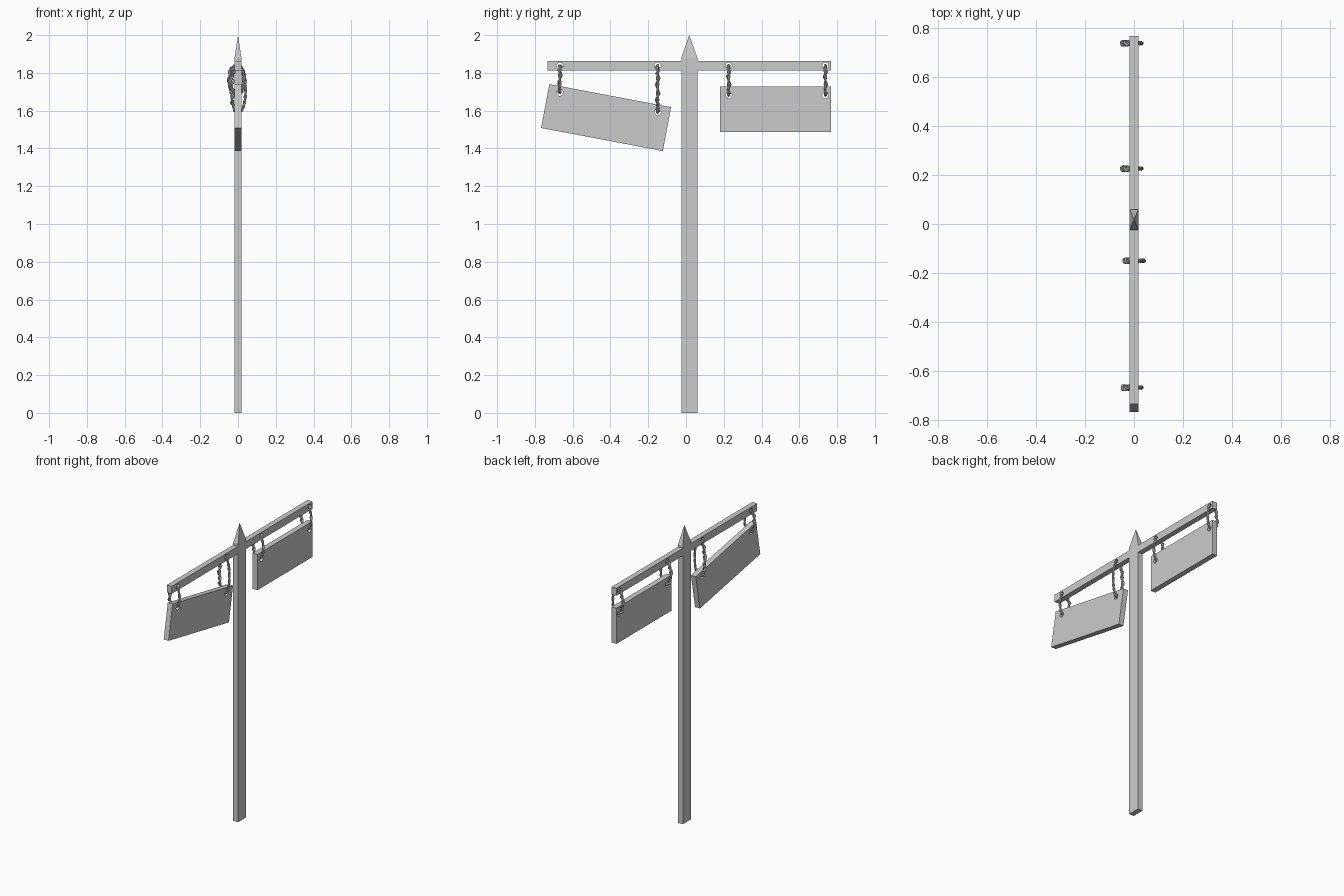
import bpy, bmesh
from math import sin, cos, pi, radians, copysign
from mathutils import Vector, Matrix

if "Cube" in bpy.data.objects:
    bpy.data.objects.remove(bpy.data.objects["Cube"], do_unlink=True)

grey = bpy.data.materials.new("plain_grey")
grey.use_nodes = True
GREY = (0.6, 0.6, 0.6, 1)
grey.diffuse_color = GREY
grey.node_tree.nodes["Principled BSDF"].inputs["Base Color"].default_value = GREY

HALF = 0.018        # half thickness of the timber
POST_Y = 0.0175     # post centre
HOLE = 0.017        # rope hole radius
HOLE_Z = 1.838      # height of the holes in the beam


def add_spline(curve, points, closed=True):
    spline = curve.splines.new("POLY")
    spline.points.add(len(points) - 1)
    for p, co in zip(spline.points, points):
        p.co = (*co, 1)
    spline.use_cyclic_u = closed
    spline.use_smooth = False


def finish_curve(name, curve):
    """Turn a curve into a flat shaded mesh object."""
    obj = bpy.data.objects.new(name, curve)
    bpy.context.collection.objects.link(obj)
    bpy.ops.object.select_all(action="DESELECT")
    obj.select_set(True)
    bpy.context.view_layer.objects.active = obj
    curve.materials.append(grey)
    bpy.ops.object.convert(target="MESH")
    obj = bpy.context.view_layer.objects.active
    bpy.ops.object.shade_flat()
    return obj


def board(name, centre, size, holes, tilt=0):
    """Flat board in the YZ plane with round holes through it."""
    curve = bpy.data.curves.new(name, "CURVE")
    curve.dimensions = "2D"
    curve.fill_mode = "BOTH"
    curve.extrude = HALF
    turn = Matrix.Rotation(radians(tilt), 2)
    c = Vector(centre)
    corners = [(-1, -1), (1, -1), (1, 1), (-1, 1)]
    outline = [c + turn @ Vector((u * size[0] / 2, v * size[1] / 2)) for u, v in corners]
    add_spline(curve, [(p.x, p.y, 0) for p in outline])
    for y, z in holes:
        ring = [2 * pi * i / 16 for i in range(16)]
        add_spline(curve, [(y + HOLE * cos(a), z + HOLE * sin(a), 0) for a in ring])
    obj = finish_curve(name, curve)
    obj.rotation_euler = (pi / 2, 0, pi / 2)
    return obj


def rope(name, y, low_z, shift):
    """Twisted two-strand loop through a beam hole and a sign hole."""
    half_h = (HOLE_Z - low_z) / 2
    mid = (HOLE_Z + low_z) / 2
    twists = round(half_h * 100)
    steps = twists * 10

    def strand(t, phase, offset, turns):
        # loop centre line, flattened where it passes through the holes
        s = copysign(abs(sin(t)) ** 0.8, sin(t))
        base = Vector((shift + 0.037 * cos(t), y, mid + half_h * s))
        out = Vector((cos(t), 0, sin(t)))
        a = turns * t + phase
        return base + offset * (cos(a) * out + sin(a) * Vector((0, 1, 0)))

    curve = bpy.data.curves.new(name, "CURVE")
    curve.dimensions = "3D"
    curve.bevel_depth = 0.005
    curve.bevel_resolution = 1
    curve.use_fill_caps = True
    for phase in (0, pi):
        add_spline(curve, [strand(2 * pi * i / steps, phase, 0.004, twists)
                           for i in range(steps)])
    # loose end wound round the outer side
    add_spline(curve, [strand(pi * (0.62 + 0.76 * i / steps), 0, 0.009, twists)
                       for i in range(steps + 1)], closed=False)
    finish_curve(name, curve)


# Post with a pointed top
bm = bmesh.new()
foot, shoulder = [
    [bm.verts.new((u * HALF, POST_Y + v * 0.0425, z))
     for u, v in ((-1, -1), (1, -1), (1, 1), (-1, 1))] for z in (0, 1.88)]
tip = bm.verts.new((0, POST_Y, 2))
bm.faces.new(foot)
for i in range(4):
    j = (i + 1) % 4
    bm.faces.new((foot[i], foot[j], shoulder[j], shoulder[i]))
    bm.faces.new((shoulder[i], shoulder[j], tip))
bmesh.ops.recalc_face_normals(bm, faces=bm.faces)
mesh = bpy.data.meshes.new("post")
bm.to_mesh(mesh)
bm.free()
mesh.materials.append(grey)
bpy.context.collection.objects.link(bpy.data.objects.new("post", mesh))

# Rope positions: y, height of the sign hole, sideways shift
front_ropes = [(-0.668, 1.695, -0.007), (-0.150, 1.592, 0.003)]
back_ropes = [(0.226, 1.682, -0.007), (0.738, 1.682, -0.007)]

# Cross beam and the two hanging signs
board("cross_beam", (0.017, 1.838), (1.502, 0.05),
      [(r[0], HOLE_Z) for r in front_ropes + back_ropes])
board("front_sign", (-0.423, 1.5635), (0.656, 0.236),
      [r[:2] for r in front_ropes], tilt=-10.7)
board("back_sign", (0.4745, 1.6085), (0.587, 0.241), [r[:2] for r in back_ropes])

# Ropes
for label, group in (("front", front_ropes), ("back", back_ropes)):
    for i, (y, z, shift) in enumerate(group):
        rope(f"{label}_rope_{i + 1}", y, z, shift)
